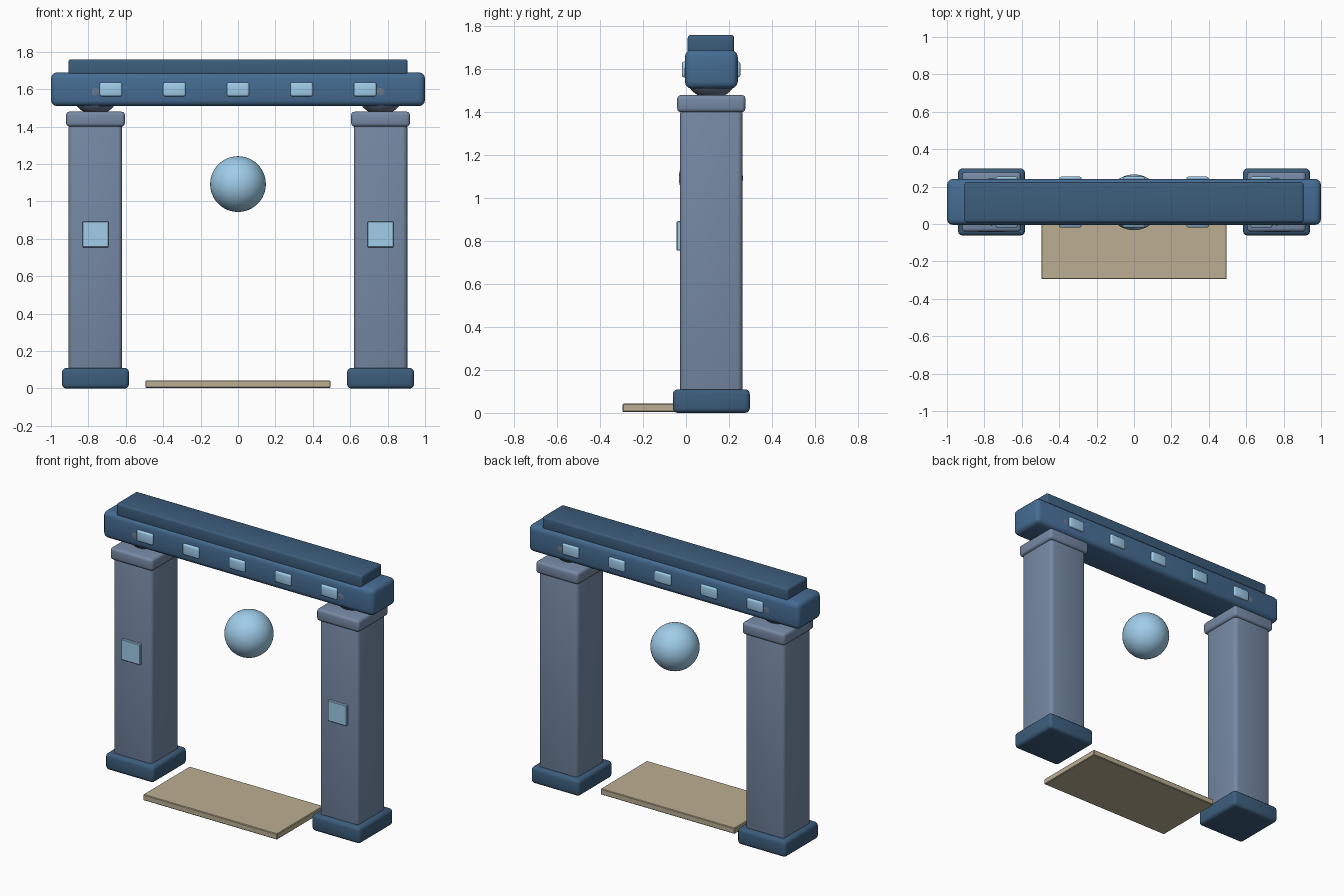
import bpy, math

if "Cube" in bpy.data.objects:
    bpy.data.objects.remove(bpy.data.objects["Cube"])

YC = 0.118  # depth centre of the gate


def material(name, rgb):
    m = bpy.data.materials.new(name)
    m.diffuse_color = (*rgb, 1)
    m.use_nodes = True
    m.node_tree.nodes["Principled BSDF"].inputs["Base Color"].default_value = m.diffuse_color
    return m


STONE = material("blue_grey_stone", (0.18, 0.25, 0.37))
BLUE = material("blue", (0.06, 0.15, 0.29))
DARK = material("dark_blue", (0.045, 0.11, 0.2))
GLOW = material("pale_blue", (0.35, 0.61, 0.82))
SAND = material("sand", (0.5, 0.43, 0.29))
JOINT = material("joint_grey", (0.14, 0.19, 0.27))


def box(name, x, y, z, mat, bevel, segments=3):
    """Bevelled box from (min, max) ranges."""
    rng = (x, y, z)
    bpy.ops.mesh.primitive_cube_add(size=1, location=[(a + b) / 2 for a, b in rng])
    ob = bpy.context.object
    ob.name = name
    ob.scale = [b - a for a, b in rng]
    bpy.ops.object.transform_apply(location=False, rotation=False, scale=True)
    ob.data.materials.append(mat)
    mod = ob.modifiers.new("Bevel", 'BEVEL')
    mod.width = bevel
    mod.segments = segments
    bpy.ops.object.modifier_apply(modifier=mod.name)
    bpy.ops.object.shade_smooth_by_angle(angle=math.radians(35))
    return ob


def ball(name, loc, r, mat):
    bpy.ops.mesh.primitive_uv_sphere_add(segments=48, ring_count=24, radius=r, location=loc)
    ob = bpy.context.object
    ob.name = name
    ob.data.materials.append(mat)
    bpy.ops.object.shade_smooth()


def around(c, half):
    return (c - half, c + half)


# Pillars with base, capital, front panel and ball joint
for side, s in (("left", -1), ("right", 1)):
    cx = 0.762 * s
    box(side + "_pillar_base", around(cx, 0.179), around(YC, 0.179), (0, 0.11), DARK, 0.022)
    box(side + "_pillar", around(cx, 0.143), around(YC, 0.145), (0.05, 1.42), STONE, 0.025)
    box(side + "_pillar_capital", around(cx, 0.157), around(YC, 0.159), (1.4, 1.48), STONE, 0.018)
    box(side + "_pillar_panel", around(cx, 0.07), (-0.044, -0.01), (0.755, 0.893), GLOW, 0.004, 1)
    ball(side + "_joint", (cx, YC, 1.587), 0.125, JOINT)

# Lintel beam and the slab on top
box("lintel", (-1, 1), around(YC, 0.123), (1.51, 1.69), BLUE, 0.032)
box("top_slab", (-0.907, 0.907), around(0.116, 0.108), (1.67, 1.76), DARK, 0.014)

# Rows of small lights on both faces of the lintel
for i in range(5):
    x = 0.34 * (i - 2)
    for face, y in (("front", (-0.019, 0.02)), ("back", (0.216, 0.253))):
        box(f"{face}_light_{i + 1}", around(x, 0.06), y, (1.562, 1.636), GLOW, 0.011)

# Floating orb and doorstep
ball("orb", (0, 0.116, 1.093), 0.149, GLOW)
box("doorstep", (-0.495, 0.495), (-0.295, 0.195), (0.004, 0.043), SAND, 0.004, 1)
